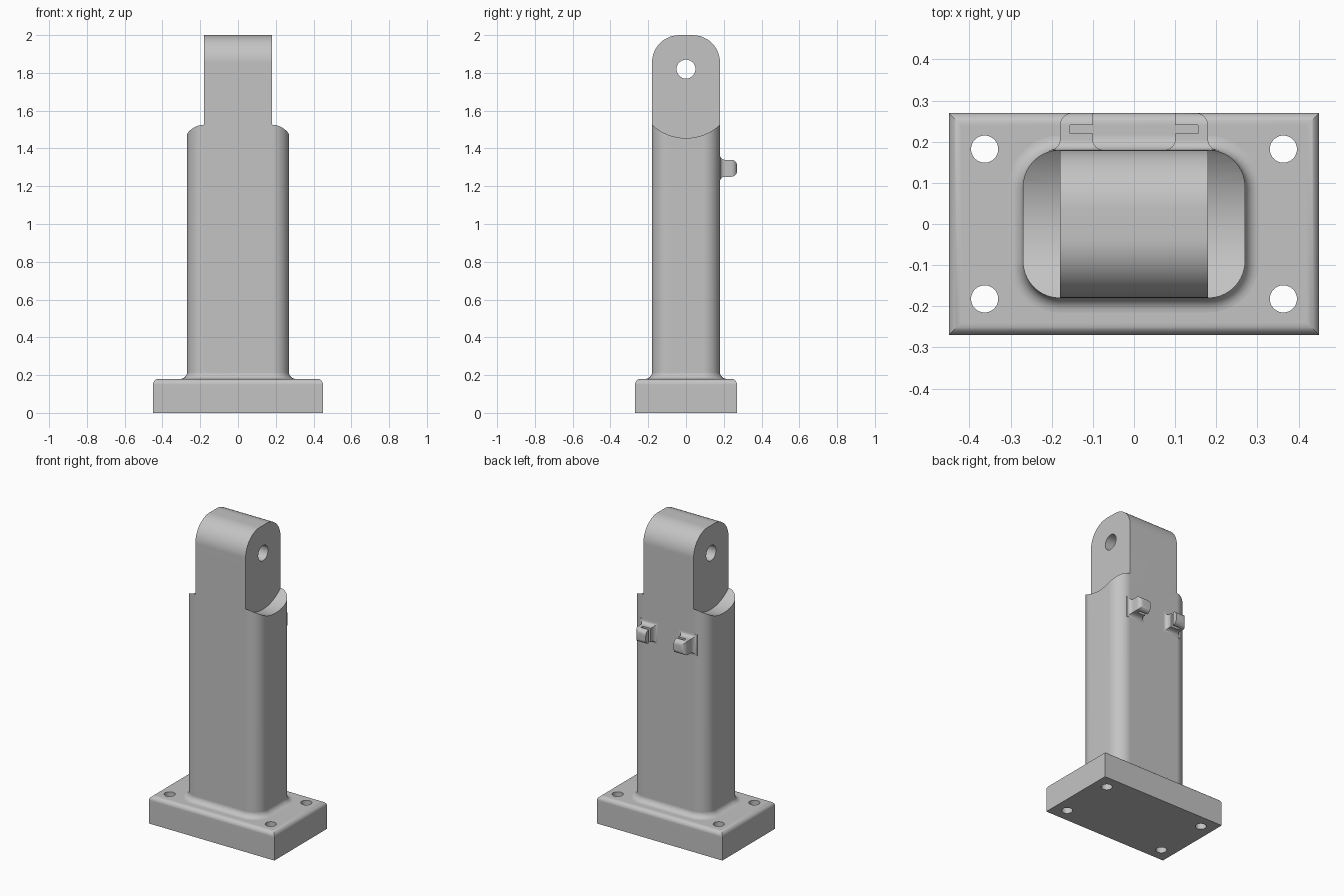
import bpy, bmesh
from math import sin, cos, radians

cube = bpy.data.objects.get("Cube")
if cube:
    bpy.data.objects.remove(cube, do_unlink=True)

grey = bpy.data.materials.new("plain grey")
grey.use_nodes = True
grey.diffuse_color = (0.55, 0.55, 0.55, 1)
grey.node_tree.nodes["Principled BSDF"].inputs["Base Color"].default_value = grey.diffuse_color


def arc(cx, cy, r, start, end, n=8):
    angles = [radians(start + (end - start) * i / n) for i in range(n + 1)]
    return [(cx + r * cos(a), cy + r * sin(a)) for a in angles]


def loft(name, rings):
    """Closed solid through rings of equal point count."""
    bm = bmesh.new()
    loops = [[bm.verts.new(p) for p in ring] for ring in rings]
    for a, b in zip(loops, loops[1:]):
        for i in range(len(a)):
            j = (i + 1) % len(a)
            bm.faces.new((a[i], a[j], b[j], b[i]))
    bm.faces.new(loops[0])
    bm.faces.new(loops[-1])
    bmesh.ops.recalc_face_normals(bm, faces=bm.faces)
    mesh = bpy.data.meshes.new(name)
    bm.to_mesh(mesh)
    bm.free()
    mesh.materials.append(grey)
    ob = bpy.data.objects.new(name, mesh)
    bpy.context.collection.objects.link(ob)
    return ob


def prism(name, pts, axis, lo, hi):
    if axis == "x":
        return loft(name, [[(d, a, b) for a, b in pts] for d in (lo, hi)])
    return loft(name, [[(a, b, d) for a, b in pts] for d in (lo, hi)])


def activate(ob):
    bpy.ops.object.select_all(action="DESELECT")
    bpy.context.view_layer.objects.active = ob
    ob.select_set(True)


def combine(ob, other, operation):
    activate(ob)
    mod = ob.modifiers.new("combine", "BOOLEAN")
    mod.operation, mod.solver, mod.object = operation, "EXACT", other
    bpy.ops.object.modifier_apply(modifier=mod.name)
    bpy.data.objects.remove(other, do_unlink=True)


def finish(ob):
    activate(ob)
    bpy.ops.object.shade_smooth_by_angle(angle=radians(30))
    mod = ob.modifiers.new("even shading", "WEIGHTED_NORMAL")
    mod.keep_sharp = True


def rectangle(x, y, z):
    return [(x, y, z), (-x, y, z), (-x, -y, z), (x, -y, z)]


def rounded(grow, z):
    """Column cross-section, grown outward by an offset."""
    r = 0.09 + grow
    pts = []
    for cx, cy, a in ((0.18, 0.09, 0), (-0.18, 0.09, 90), (-0.18, -0.09, 180), (0.18, -0.09, 270)):
        pts += arc(cx, cy, r, a, a + 90, 10)
    return [(x, y, z) for x, y in pts]


# Base plate with rounded top rim and four bolt holes
rim = arc(-0.03, 0.15, 0.03, 0, 90)
base = loft("base_plate", [rectangle(0.45, 0.27, 0)]
            + [rectangle(0.45 + d, 0.27 + d, z) for d, z in rim])
for sx in (1, -1):
    for sy in (1, -1):
        combine(base, prism("hole", arc(sx * 0.363, sy * 0.182, 0.033, 0, 348.75, 31), "z", -0.1, 0.3),
                "DIFFERENCE")
finish(base)

# Column flaring into the base, scooped at the shoulders
flare = arc(0.035, 0.215, 0.035, 270, 180)
column = loft("column", [rounded(0.035, 0.1)] + [rounded(g, z) for g, z in flare] + [rounded(0, 1.6)])
combine(column, prism("scoop", arc(0, 1.721, 0.266, 0, 354.375, 63), "x", -0.5, 0.5), "DIFFERENCE")

# Rounded pivot lug with cross hole
outline = [(-0.18, 1.35), (0.18, 1.35)] + arc(0.035, 1.855, 0.145, 0, 90, 12) + arc(-0.035, 1.855, 0.145, 90, 180, 12)
lug = prism("lug", outline, "x", -0.18, 0.18)
combine(lug, prism("pin_hole", arc(0, 1.82, 0.05, 0, 348.75, 31), "x", -0.4, 0.4), "DIFFERENCE")
combine(column, lug, "UNION")
finish(column)

# Pair of slotted clips on the back
side = ([(0.15, 1.225)] + arc(0.205, 1.225, 0.025, 180, 90) + arc(0.24, 1.28, 0.03, -90, 0)
        + arc(0.24, 1.31, 0.03, 0, 90) + arc(0.205, 1.365, 0.025, 270, 180) + [(0.15, 1.365)])
plan = ([(0.205, 0.15)] + arc(0.205, 0.205, 0.025, 270, 180) + arc(0.15, 0.24, 0.03, 0, 90)
        + [(0.1, 0.27), (0.1, 0.24), (0.155, 0.24), (0.155, 0.22), (0.1, 0.22)]
        + arc(0.075, 0.205, 0.025, 0, -90) + [(0.075, 0.15)])
for s, name in ((1, "left_clip"), (-1, "right_clip")):
    clip = prism(name, [(s * x, y) for x, y in plan], "z", 1.1, 1.5)
    combine(clip, prism("clip_side", side, "x", -0.4, 0.4), "INTERSECT")
    finish(clip)
